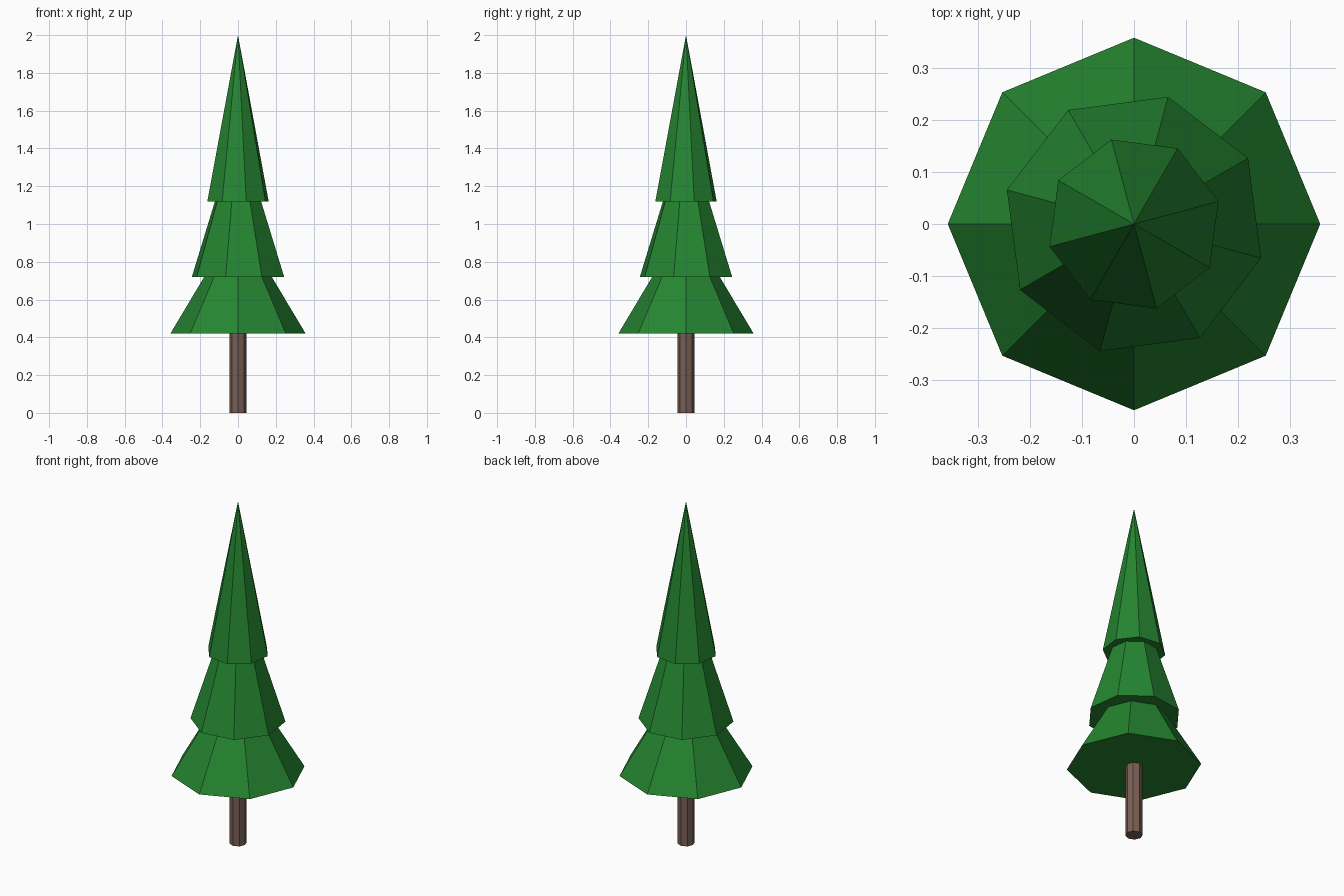
import bpy, math

if "Cube" in bpy.data.objects:
    bpy.data.objects.remove(bpy.data.objects["Cube"])


def material(name, color):
    m = bpy.data.materials.new(name)
    m.diffuse_color = (*color, 1)
    m.use_nodes = True
    m.node_tree.nodes["Principled BSDF"].inputs["Base Color"].default_value = m.diffuse_color
    return m


green = material("pine green", (0.018, 0.235, 0.030))
brown = material("bark brown", (0.191, 0.115, 0.090))


def cone(name, r1, r2, z1, z2, angle, mat):
    # eight-sided cone or prism with its first corner on +x turned by angle
    bpy.ops.mesh.primitive_cone_add(
        vertices=8, radius1=r1, radius2=r2, depth=z2 - z1,
        location=(0, 0, (z1 + z2) / 2), rotation=(0, 0, math.radians(angle)))
    ob = bpy.context.object
    ob.name = name
    ob.data.materials.append(mat)


# trunk
cone("trunk", 0.046, 0.046, 0.0, 0.50, 0, brown)

# three foliage tiers, each turned against the one below
cone("lower_foliage", 0.358, 0.0, 0.42, 1.02, 0, green)
cone("middle_foliage", 0.253, 0.0, 0.72, 1.52, 30, green)
cone("top_foliage", 0.168, 0.0, 1.12, 2.0, 60, green)
